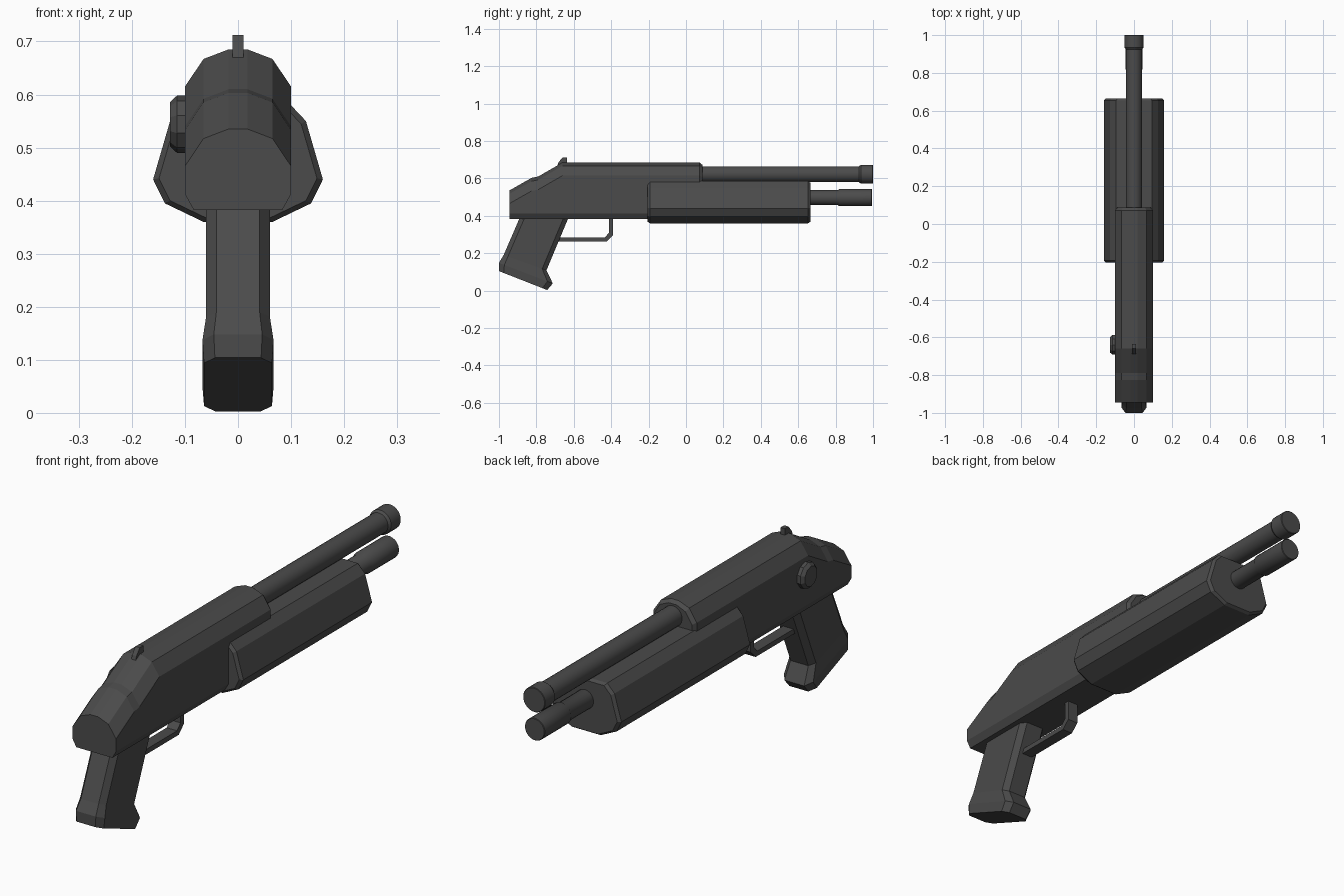
import bpy, bmesh, math

if "Cube" in bpy.data.objects:
    bpy.data.objects.remove(bpy.data.objects["Cube"])

metal = bpy.data.materials.new("dark_gunmetal")
metal.diffuse_color = (0.07, 0.07, 0.07, 1)
metal.use_nodes = True
metal.node_tree.nodes["Principled BSDF"].inputs["Base Color"].default_value = metal.diffuse_color


def finish(name, bm):
    bmesh.ops.recalc_face_normals(bm, faces=bm.faces[:])
    me = bpy.data.meshes.new(name)
    bm.to_mesh(me)
    bm.free()
    me.materials.append(metal)
    ob = bpy.data.objects.new(name, me)
    bpy.context.collection.objects.link(ob)
    return ob


def loft(name, rings):
    """Skin matching closed rings and cap both ends."""
    bm = bmesh.new()
    rows = [[bm.verts.new(p) for p in ring] for ring in rings]
    n = len(rows[0])
    for a, b in zip(rows, rows[1:]):
        for i in range(n):
            j = (i + 1) % n
            bm.faces.new((a[i], a[j], b[j], b[i]))
    bm.faces.new(rows[0])
    bm.faces.new(rows[-1])
    return finish(name, bm)


def mirrored(half):
    """Right-hand outline, top to bottom, closed with its mirror image."""
    return half + [(-x, z) for x, z in reversed(half)]


def turned(name, profile, sides, place):
    """Revolve (distance, radius) pairs; place maps (d, u, v) to a point."""
    angles = [2 * math.pi * (k + 0.5) / sides for k in range(sides)]
    return loft(name, [[place(d, r * math.cos(a), r * math.sin(a)) for a in angles]
                       for d, r in profile])


def plate(name, outline, half_width):
    """Side outline (y, z) extruded across x."""
    return loft(name, [[(x, y, z) for y, z in outline] for x in (-half_width, half_width)])


# Receiver with stepped, sloping rear
def receiver_ring(y, top, inset=0.0):
    half = [(0.018, top - inset), (0.065 - inset / 2, top - 0.018 - inset),
            (0.1 - inset, top - 0.07 - inset / 2), (0.1 - inset, 0.412),
            (0.083 - inset, 0.382 + inset)]
    return [(x, y, z) for x, z in mirrored(half)]


loft("receiver", [receiver_ring(*s) for s in (
    (-0.945, 0.535), (-0.825, 0.603), (-0.79, 0.61), (-0.66, 0.685),
    (0.072, 0.685), (0.087, 0.685, 0.012))])

# Pump fore-end, edges eased at both ends
pump = mirrored([(0.095, 0.585), (0.128, 0.55), (0.16, 0.44), (0.138, 0.395), (0.065, 0.36)])


def pump_ring(y, s):
    return [(x * s, y, 0.47 + (z - 0.47) * s) for x, z in pump]


loft("pump_fore_end", [pump_ring(-0.205, 0.93), pump_ring(-0.193, 1),
                       pump_ring(0.653, 1), pump_ring(0.665, 0.93)])

# Barrel and magazine tube with thicker ends
for name, zc, prof in (
        ("barrel", 0.622, [(0.0, 0.043), (0.925, 0.043), (0.935, 0.051), (0.998, 0.051), (1.0, 0.049)]),
        ("magazine_tube", 0.497, [(0.5, 0.040), (0.81, 0.040), (0.82, 0.046), (0.993, 0.046), (0.995, 0.044)])):
    tube = turned(name, prof, 24, lambda d, u, v, zc=zc: (u, d, zc + v))
    bpy.ops.object.select_all(action='DESELECT')
    tube.select_set(True)
    bpy.context.view_layer.objects.active = tube
    bpy.ops.object.shade_smooth_by_angle(angle=math.radians(35))


# Pistol grip: chamfered rectangles between back and front points
def grip_ring(back, front, hw):
    def at(t, x):
        return (x, back[0] + (front[0] - back[0]) * t, back[1] + (front[1] - back[1]) * t)
    c = hw * 0.68
    return [at(0, -c), at(0, c), at(0.1, hw), at(0.9, hw),
            at(1, c), at(1, -c), at(0.9, -hw), at(0.1, -hw)]


loft("pistol_grip", [grip_ring(*s) for s in (
    ((-0.88, 0.41), (-0.62, 0.41), 0.06),
    ((-0.975, 0.19), (-0.746, 0.108), 0.06),
    ((-1.0, 0.148), (-0.712, 0.038), 0.067),
    ((-1.0, 0.104), (-0.742, 0.003), 0.064))])

# Trigger guard
plate("trigger_guard", [(-0.70, 0.284), (-0.435, 0.284), (-0.412, 0.308), (-0.412, 0.40),
                        (-0.39, 0.40), (-0.39, 0.296), (-0.424, 0.263), (-0.70, 0.263)], 0.024)

# Rear sight
plate("rear_sight", [(-0.69, 0.66), (-0.682, 0.685), (-0.66, 0.712), (-0.636, 0.712),
                     (-0.636, 0.68), (-0.636, 0.66)], 0.01)

# Round button on the left side
turned("side_button", [(-0.09, 0.054), (-0.115, 0.054), (-0.128, 0.042)], 10,
       lambda d, u, v: (d, -0.64 + u, 0.544 + v))
